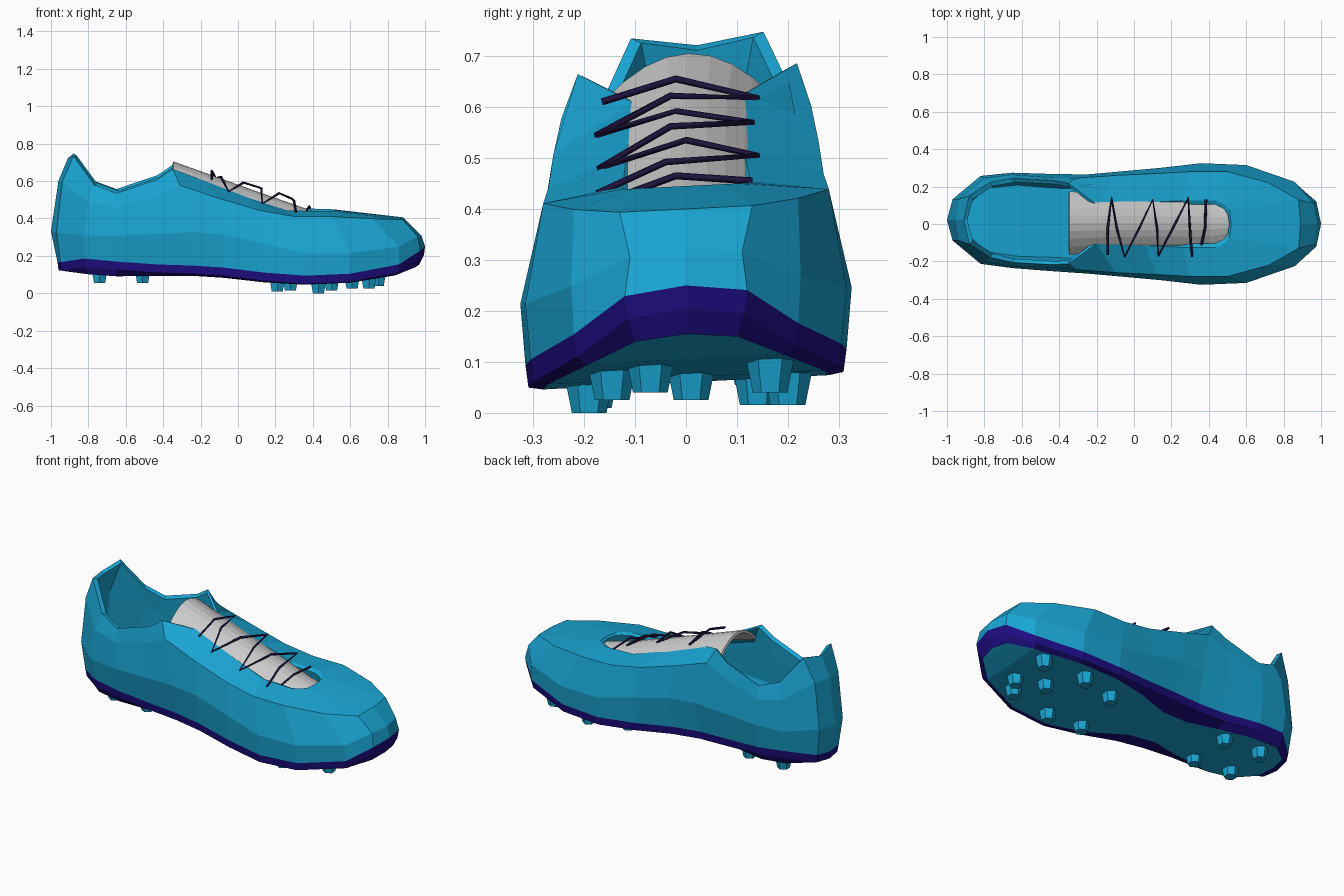
import bpy, bmesh
from mathutils import Matrix

if "Cube" in bpy.data.objects:
    bpy.data.objects.remove(bpy.data.objects["Cube"])


def material(name, rgb):
    m = bpy.data.materials.new(name)
    m.diffuse_color = (*rgb, 1)
    m.use_nodes = True
    m.node_tree.nodes["Principled BSDF"].inputs["Base Color"].default_value = m.diffuse_color
    return m


BLUE = material("blue", (0.01, 0.38, 0.66))
PURPLE = material("purple", (0.012, 0.004, 0.22))
DARK = material("dark_purple", (0.013, 0.006, 0.045))


def finish(bm, name, mat=None):
    bmesh.ops.recalc_face_normals(bm, faces=bm.faces)
    me = bpy.data.meshes.new(name)
    bm.to_mesh(me)
    bm.free()
    ob = bpy.data.objects.new(name, me)
    bpy.context.collection.objects.link(ob)
    if mat:
        me.materials.append(mat)
    return ob


def place(x, y, z):
    # heel sits slightly off centre and the whole shoe leans a little
    y += 0.022 * min(1, max(0, (-x - 0.3) / 0.4))
    return (x, y, z + 0.05 * y)


def ring(stations):
    left = [place(x, w, z) for x, w, z in stations]
    right = [place(x, -w, z) for x, w, z in stations[-2:0:-1]]
    return left + right


def inset(stations, d, dz):
    return [(x * (1 - d), max(0, w - d), z + dz) for x, w, z in stations]


def loft(name, layers, mat, cap=False):
    bm = bmesh.new()
    rings = [[bm.verts.new(p) for p in ring(s)] for s in layers]
    n = len(rings[0])
    for a, b in zip(rings, rings[1:]):
        for i in range(n):
            j = (i + 1) % n
            bm.faces.new((a[i], a[j], b[j], b[i]))
    if cap:  # close the last ring with strips across the shoe
        r = rings[-1]
        for k in range(n // 2):
            quad = [r[k], r[k + 1], r[(n - k - 1) % n], r[(n - k) % n]]
            bm.faces.new(list(dict.fromkeys(quad)))
    return finish(bm, name, mat)


# Half outlines from heel to toe: x, half width, height
rim = [(-.91, 0, .72), (-.88, .13, .74), (-.77, .20, .59), (-.65, .225, .545),
       (-.43, .225, .62), (-.35, .215, .675), (-.20, .105, .615), (.06, .115, .515),
       (.26, .125, .45), (.44, .125, .445), (.49, .10, .445), (.51, .075, .445), (.52, 0, .445)]
shoulder = [(-.96, 0, .60), (-.94, .11, .60), (-.80, .225, .50), (-.65, .245, .47),
            (-.43, .24, .53), (-.31, .245, .59), (-.10, .26, .52), (.12, .27, .455),
            (.30, .28, .425), (.50, .28, .425), (.72, .22, .41), (.88, .13, .40), (.89, 0, .40)]
wide = [(-1, 0, .33), (-.97, .11, .33), (-.82, .235, .32), (-.65, .255, .32),
        (-.43, .26, .33), (-.25, .265, .34), (-.08, .28, .33), (.14, .30, .28),
        (.36, .325, .23), (.60, .315, .23), (.86, .225, .26), (.96, .11, .31), (.98, 0, .31)]
sole_top = [(-.965, 0, .165), (-.95, .10, .17), (-.82, .21, .195), (-.65, .23, .18),
            (-.43, .225, .165), (-.25, .23, .16), (-.08, .25, .15), (.14, .285, .125),
            (.36, .315, .11), (.60, .305, .12), (.86, .22, .165), (.975, .12, .235), (1, 0, .25)]
sole_bottom = [(-.93, 0, .125), (-.91, .10, .12), (-.80, .185, .11), (-.65, .20, .10),
               (-.43, .165, .10), (-.25, .125, .10), (-.08, .14, .09), (.14, .23, .07),
               (.36, .28, .06), (.60, .27, .07), (.84, .19, .105), (.95, .10, .145), (.97, 0, .155)]
sole_mid = inset(sole_top, .006, -.045)

# Upper with folded rim, lining and insole
loft("upper", [sole_top, wide, shoulder, rim, inset(rim, .02, -.01),
               inset(shoulder, .03, -.03), inset(wide, .03, 0), inset(sole_top, .04, .01)],
     BLUE, cap=True)

# Purple sole band and blue underside
loft("sole_band", [sole_top, sole_mid, sole_bottom], PURPLE)
loft("outsole", [inset(sole_bottom, -.001, .004), sole_bottom], BLUE, cap=True)

# Tongue: arched strip sloping down to the toe
bm = bmesh.new()
rows = []
for x, z, w in [(-.345, .705, .17), (-.15, .635, .15), (.10, .545, .145),
                (.40, .44, .145), (.53, .408, .10)]:
    row = []
    for i in range(9):
        y = w * (i / 4 - 1)
        row.append(bm.verts.new((x, y + .005, z - 3.2 * y * y + .03 * y)))
    rows.append(row)
for a, b in zip(rows, rows[1:]):
    for i in range(8):
        bm.faces.new((a[i], b[i], b[i + 1], a[i + 1]))
tongue = finish(bm, "tongue")
solid = tongue.modifiers.new("thickness", "SOLIDIFY")
solid.thickness = 0.015
solid.offset = -1

# Laces: one zigzag and one separate strand near the toe
zigzag = [(-.14, -.165, .61), (-.14, -.02, .655), (-.12, .14, .618), (-.09, -.03, .622),
          (-.05, -.175, .545), (.03, -.02, .592), (.10, .13, .57), (.125, -.03, .562),
          (.13, -.17, .48), (.22, 0, .535), (.29, .14, .505), (.30, -.04, .492),
          (.31, -.175, .43)]
strand = [(.36, -.115, .43), (.38, -.02, .465), (.385, .13, .455)]
for name, path in (("lace_zigzag", zigzag), ("lace_lower", strand)):
    cu = bpy.data.curves.new(name, "CURVE")
    cu.dimensions = "3D"
    cu.bevel_depth = 0.007
    cu.bevel_resolution = 0
    cu.use_fill_caps = True
    sp = cu.splines.new("POLY")
    sp.points.add(len(path) - 1)
    for p, co in zip(sp.points, path):
        p.co = (*co, 1)
    cu.materials.append(DARK)
    ob = bpy.data.objects.new(name, cu)
    bpy.context.collection.objects.link(ob)

# Studs: tapered pegs at x, y with bottom height
studs = [(-.74, .14, .055), (-.74, -.10, .055), (-.51, .13, .055), (-.51, -.12, .055),
         (.75, .165, .04), (.75, -.07, .04), (.70, -.145, .025), (.61, .01, .025),
         (.50, .20, .015), (.28, .14, .015), (.43, -.19, 0), (.21, -.18, .01)]
for i, (x, y, z) in enumerate(studs):
    bm = bmesh.new()
    bmesh.ops.create_cone(bm, cap_ends=True, segments=6, radius1=.034, radius2=.052,
                          depth=.09, matrix=Matrix.Translation((x, y, z + .045)))
    finish(bm, f"stud_{i + 1}", BLUE)
